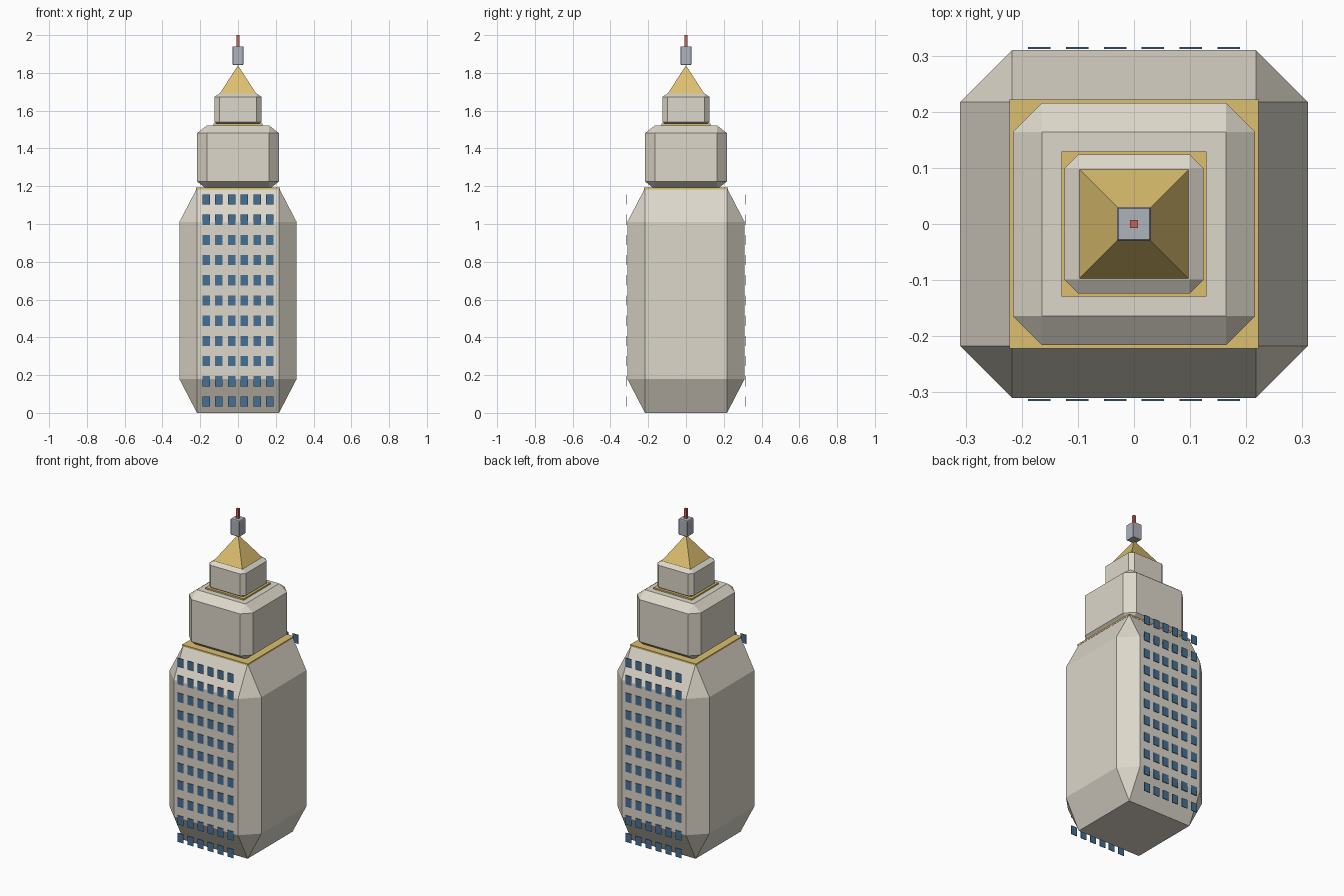
import bpy, bmesh
from mathutils import Matrix, Vector

if "Cube" in bpy.data.objects:
    bpy.data.objects.remove(bpy.data.objects["Cube"])


def paint(name, rgb):
    m = bpy.data.materials.new(name)
    m.diffuse_color = (*rgb, 1)
    m.use_nodes = True
    m.node_tree.nodes["Principled BSDF"].inputs["Base Color"].default_value = m.diffuse_color
    return m


STONE = paint("stone", (0.72, 0.68, 0.59))
GOLD = paint("gold", (0.72, 0.52, 0.16))
BLUE = paint("window_blue", (0.06, 0.16, 0.30))
STEEL = paint("steel", (0.42, 0.45, 0.50))
RED = paint("red", (0.60, 0.12, 0.10))


def add_object(name, bm, mat):
    me = bpy.data.meshes.new(name)
    bm.to_mesh(me)
    bm.free()
    me.materials.append(mat)
    ob = bpy.data.objects.new(name, me)
    bpy.context.collection.objects.link(ob)
    return ob


def block(name, half, z0, z1, mat, chamfer=0.0):
    """Square block; chamfer is a fraction of each dimension."""
    bm = bmesh.new()
    bmesh.ops.create_cube(bm, size=1)
    if chamfer:
        bmesh.ops.bevel(bm, geom=bm.edges[:], offset=chamfer, segments=1,
                        affect='EDGES', profile=0.5)
    bmesh.ops.scale(bm, vec=Vector((2 * half, 2 * half, z1 - z0)), verts=bm.verts)
    bmesh.ops.translate(bm, vec=Vector((0, 0, (z0 + z1) / 2)), verts=bm.verts)
    return add_object(name, bm, mat)


# Stacked tower tiers with gold ledges between them
block("main_tower", 0.31, 0.0, 1.19, STONE, 0.15)
block("lower_ledge", 0.222, 1.183, 1.193, GOLD)
block("middle_tier", 0.216, 1.184, 1.522, STONE, 0.12)
block("upper_ledge", 0.129, 1.521, 1.531, GOLD)
block("upper_tier", 0.124, 1.522, 1.69, STONE, 0.10)

# Pyramid roof
bm = bmesh.new()
bmesh.ops.create_cone(bm, cap_ends=True, segments=4, radius1=0.1 * 2 ** 0.5,
                      radius2=0, depth=0.155)
bmesh.ops.rotate(bm, verts=bm.verts, cent=(0, 0, 0),
                 matrix=Matrix.Rotation(0.785398, 3, 'Z'))
bmesh.ops.translate(bm, vec=Vector((0, 0, 1.685 + 0.0775)), verts=bm.verts)
add_object("pyramid_roof", bm, GOLD)

# Lantern and antenna
block("lantern", 0.03, 1.843, 1.94, STEEL, 0.04)
block("antenna", 0.007, 1.93, 2.0, RED)

# Window grids on front and back
for side, sign in (("front", -1), ("back", 1)):
    bm = bmesh.new()
    for row in range(11):
        for col in range(6):
            pos = Matrix.Translation(((col - 2.5) * 0.0676, sign * 0.3135, 0.06 + row * 0.107))
            bmesh.ops.create_cube(bm, size=1, matrix=pos @ Matrix.Diagonal((0.04, 0.004, 0.054, 1)))
    add_object(side + "_windows", bm, BLUE)
